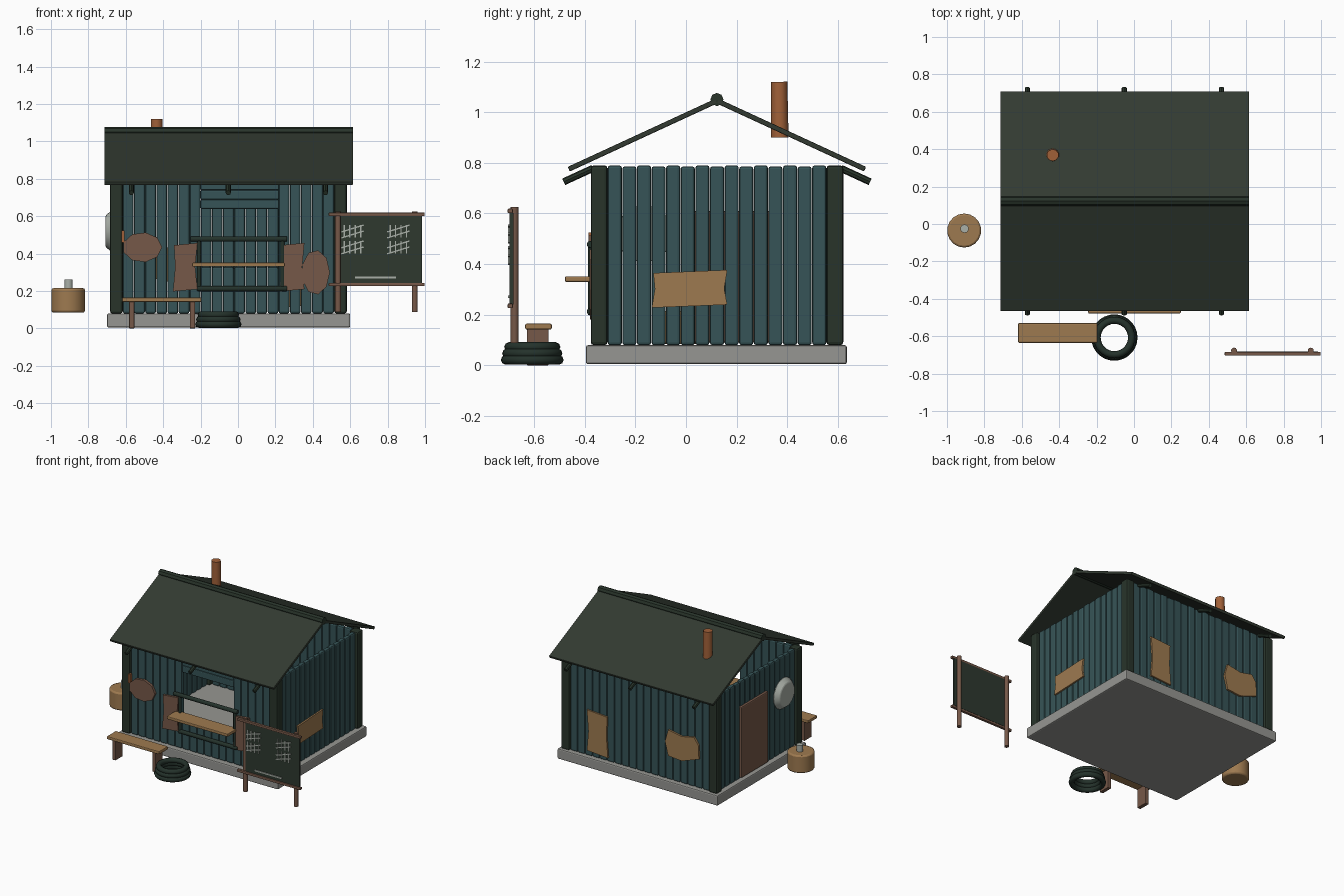
import bpy, bmesh, math
from mathutils import Vector, Matrix

if "Cube" in bpy.data.objects:
    bpy.data.objects.remove(bpy.data.objects["Cube"])


def material(name, *srgb):
    lin = [((c / 255 + 0.055) / 1.055) ** 2.4 for c in srgb] + [1.0]
    m = bpy.data.materials.new(name)
    m.use_nodes = True
    m.diffuse_color = lin
    m.node_tree.nodes["Principled BSDF"].inputs["Base Color"].default_value = lin
    return m


TEAL = material("teal planks", 54, 84, 87)
ROOF = material("roof green", 50, 58, 49)
POST = material("dark post green", 40, 52, 42)
STONE = material("grey stone", 150, 150, 146)
TAN = material("tan wood", 158, 122, 80)
BROWN = material("brown wood", 118, 88, 72)
RUST = material("rusty metal", 160, 96, 56)
PALE = material("pale grey", 170, 176, 168)
RUBBER = material("dark rubber", 36, 50, 43)
PANEL = material("board green", 46, 56, 47)


def finish(bm, name, mat, bevel=0.0, smooth=False):
    bmesh.ops.recalc_face_normals(bm, faces=bm.faces)
    me = bpy.data.meshes.new(name)
    bm.to_mesh(me)
    bm.free()
    me.materials.append(mat)
    ob = bpy.data.objects.new(name, me)
    bpy.context.collection.objects.link(ob)
    if bevel:
        mod = ob.modifiers.new("soft edges", 'BEVEL')
        mod.width = bevel
        mod.segments = 2
    if smooth:
        bpy.ops.object.select_all(action='DESELECT')
        ob.select_set(True)
        bpy.context.view_layer.objects.active = ob
        bpy.ops.object.shade_smooth_by_angle(angle=math.radians(40))
    return ob


def add_box(bm, x, y, z, rot=None):
    """Box from three (low, high) ranges, optionally turned about its centre."""
    mid = Vector([(a + b) / 2 for a, b in (x, y, z)])
    size = [b - a for a, b in (x, y, z)]
    mat = Matrix.Translation(mid) @ (rot or Matrix()) @ Matrix.Diagonal((*size, 1))
    bmesh.ops.create_cube(bm, size=1, matrix=mat)


def box(name, mat, x, y, z, bevel=0.0, rot=None):
    bm = bmesh.new()
    add_box(bm, x, y, z, rot)
    return finish(bm, name, mat, bevel)


def rod(name, mat, start, end, r, sides=12, r2=None, bevel=0.0):
    a, b = Vector(start), Vector(end)
    turn = (b - a).to_track_quat('Z', 'Y').to_matrix().to_4x4()
    bm = bmesh.new()
    bmesh.ops.create_cone(bm, cap_ends=True, segments=sides, radius1=r, radius2=r2 or r,
                          depth=(b - a).length, matrix=Matrix.Translation((a + b) / 2) @ turn)
    return finish(bm, name, mat, bevel, True)


def plate(name, mat, pts, axis, pos, thick):
    """Flat outline of (across, z) points standing on a wall plane and given thickness."""
    bm = bmesh.new()
    place = (lambda u, v: (u, pos, v)) if axis == 'y' else (lambda u, v: (pos, u, v))
    face = bm.faces.new([bm.verts.new(place(u, v)) for u, v in pts])
    ext = bmesh.ops.extrude_face_region(bm, geom=[face])
    step = Vector((0, thick, 0)) if axis == 'y' else Vector((thick, 0, 0))
    bmesh.ops.translate(bm, vec=step, verts=[v for v in ext["geom"] if isinstance(v, bmesh.types.BMVert)])
    return finish(bm, name, mat)


def blob(u, v, ru, rv, n=9):
    return [(u + ru * math.cos(math.tau * i / n), v + rv * math.sin(math.tau * i / n)) for i in range(n)]


def ragged(u0, u1, v0, v1, d=0.012):
    um, vm = (u0 + u1) / 2, (v0 + v1) / 2
    return [(u0, v0), (um, v0 + d / 2), (u1, v0 + d), (u1 - d, vm),
            (u1, v1), (um, v1 - d / 2), (u0 + d / 2, v1 - d), (u0 + d, vm)]


# Foundation and corner posts
box("foundation_slab", STONE, (-0.7, 0.6), (-0.395, 0.635), (0.005, 0.08), 0.008)
BASE, TOP = 0.08, 0.79
for x in (-0.65, 0.548):
    for y in (-0.343, 0.588):
        box("corner_post", POST, (x - 0.034, x + 0.034), (y - 0.033, y + 0.033), (BASE, TOP), 0.012)


# Plank walls, with a serving opening in the front
def plank_wall(name, axis, lo, hi, pos, count, opening=()):
    bm = bmesh.new()
    w = (hi - lo) / count
    for i in range(count):
        span = (lo + i * w + 0.001, lo + (i + 1) * w - 0.001)
        z = (BASE, 0.33 if i in opening else TOP - 0.004 * (i % 2))
        across = (pos - 0.016, pos + 0.016)
        add_box(bm, *((span, across) if axis == 'x' else (across, span)), z)
    return finish(bm, name, TEAL, 0.01)


plank_wall("front_wall", 'x', -0.616, 0.514, -0.348, 19, range(7, 14))
plank_wall("back_wall", 'x', -0.616, 0.514, 0.592, 19)
plank_wall("left_wall", 'y', -0.31, 0.555, 0.55, 15)
plank_wall("right_wall", 'y', -0.31, 0.555, -0.652, 15)
for z in (0.64, 0.69, 0.74):
    box("header_board", TEAL, (-0.2, 0.219), (-0.362, -0.335), (z, z + 0.049), 0.006)

# Roof slopes, ridge and rafter ends
RIDGE_Y, RIDGE_Z = 0.122, 1.045
slope = math.atan2(0.27, 0.585)
length = math.hypot(0.27, 0.585)
for side, name in ((-1, "front_roof"), (1, "back_roof")):
    cy, cz = RIDGE_Y + side * 0.2925, RIDGE_Z - 0.135
    box(name, ROOF, (-0.715, 0.615), (cy - length / 2, cy + length / 2), (cz - 0.01, cz + 0.01),
        0.004, Matrix.Rotation(-side * slope, 4, 'X'))
    for x in (-0.57, -0.052, 0.468):
        rod("rafter_end", POST, (x, RIDGE_Y + side * 0.49, 0.778),
            (x, RIDGE_Y + side * 0.605, 0.725), 0.014, 8)
rod("ridge_beam", POST, (-0.715, RIDGE_Y, 1.05), (0.615, RIDGE_Y, 1.05), 0.026, 8)
rod("chimney_pipe", RUST, (-0.435, 0.37, 0.9), (-0.435, 0.368, 1.12), 0.035, 10, 0.032)

# Serving counter with its tube frame
box("counter_shelf", TAN, (-0.245, 0.25), (-0.478, -0.36), (0.33, 0.352), 0.005)
for z, x0, x1 in ((0.478, -0.255, 0.262), (0.213, -0.215, 0.262)):
    rod("counter_rail", RUBBER, (x0, -0.377, z), (x1, -0.377, z), 0.015, 10, bevel=0.004)
for x in (-0.208, 0.238):
    rod("counter_upright", RUBBER, (x, -0.375, 0.2), (x, -0.375, 0.48), 0.012, 10)

# Repair patches on the walls
for x0, x1 in ((-0.348, -0.217), (0.224, 0.355)):
    plate("front_patch", BROWN, ragged(x0, x1, 0.198, 0.457), 'y', -0.366, -0.016)
plate("front_round_patch", BROWN, blob(-0.512, 0.434, 0.106, 0.08), 'y', -0.366, -0.018)
plate("front_tall_patch", BROWN, blob(0.415, 0.3, 0.076, 0.12), 'y', -0.366, -0.014)
box("front_hook", RUST, (-0.622, -0.606), (-0.385, -0.365), (0.46, 0.525))
plate("side_patch", TAN, ragged(-0.135, 0.163, 0.228, 0.377), 'x', 0.566, 0.012)
plate("back_patch", TAN, ragged(0.2, 0.37, 0.11, 0.42), 'y', 0.608, 0.012)
plate("back_curled_patch", TAN, [(-0.54, 0.3), (-0.4, 0.25), (-0.29, 0.26), (-0.265, 0.36),
                                 (-0.29, 0.45), (-0.4, 0.43), (-0.5, 0.45), (-0.535, 0.4)], 'y', 0.608, 0.014)

# Door and round dish on the side
box("door", BROWN, (-0.685, -0.655), (0.02, 0.335), (0.09, 0.61), 0.008)
rod("wall_dish", PALE, (-0.67, -0.165, 0.52), (-0.708, -0.165, 0.52), 0.115, 20, 0.085, 0.006)

# Bench
box("bench_seat", TAN, (-0.62, -0.195), (-0.635, -0.53), (0.142, 0.165), 0.006)
for x in (-0.568, -0.243):
    box("bench_leg", BROWN, (x - 0.014, x + 0.014), (-0.628, -0.542), (0.0, 0.143), 0.004)

# Stack of rubber rings
for z, major in ((0.022, 0.105), (0.048, 0.1), (0.073, 0.092)):
    bpy.ops.mesh.primitive_torus_add(location=(-0.105, -0.607, z), major_radius=major,
                                     minor_radius=0.019, major_segments=28, minor_segments=8)
    ring = bpy.context.object
    ring.name = "rubber_ring"
    ring.data.materials.append(RUBBER)
    bpy.ops.object.shade_smooth_by_angle(angle=math.radians(50))

# Stump with a mug on it
rod("stump", TAN, (-0.908, -0.035, 0.085), (-0.908, -0.035, 0.215), 0.091, 18, bevel=0.01)
rod("mug", PALE, (-0.906, -0.025, 0.21), (-0.906, -0.025, 0.262), 0.023, 10)

# Notice board
for x in (0.535, 0.945):
    rod("board_post", BROWN, (x, -0.677, 0.088), (x, -0.677, 0.625), 0.016, 10)
for z in (0.235, 0.61):
    box("board_rail", BROWN, (0.485, 0.998), (-0.704, -0.684), (z - 0.009, z + 0.009), 0.003)
box("board_panel", PANEL, (0.548, 0.985), (-0.696, -0.682), (0.24, 0.602))

# Chalk tally strokes
bm = bmesh.new()
FACE = (-0.702, -0.696)
for x in (0.565, 0.81):
    for z in (0.4, 0.485):
        for i in range(4):
            sx = x + i * 0.029
            add_box(bm, (sx, sx + 0.007), FACE, (z, z + 0.068))
        for dz in (0.014, 0.046):
            add_box(bm, (x - 0.015, x + 0.11), FACE, (z + dz, z + dz + 0.007),
                    Matrix.Rotation(-0.3, 4, 'Y'))
add_box(bm, (0.625, 0.845), FACE, (0.267, 0.277))
finish(bm, "chalk_strokes", PALE)
